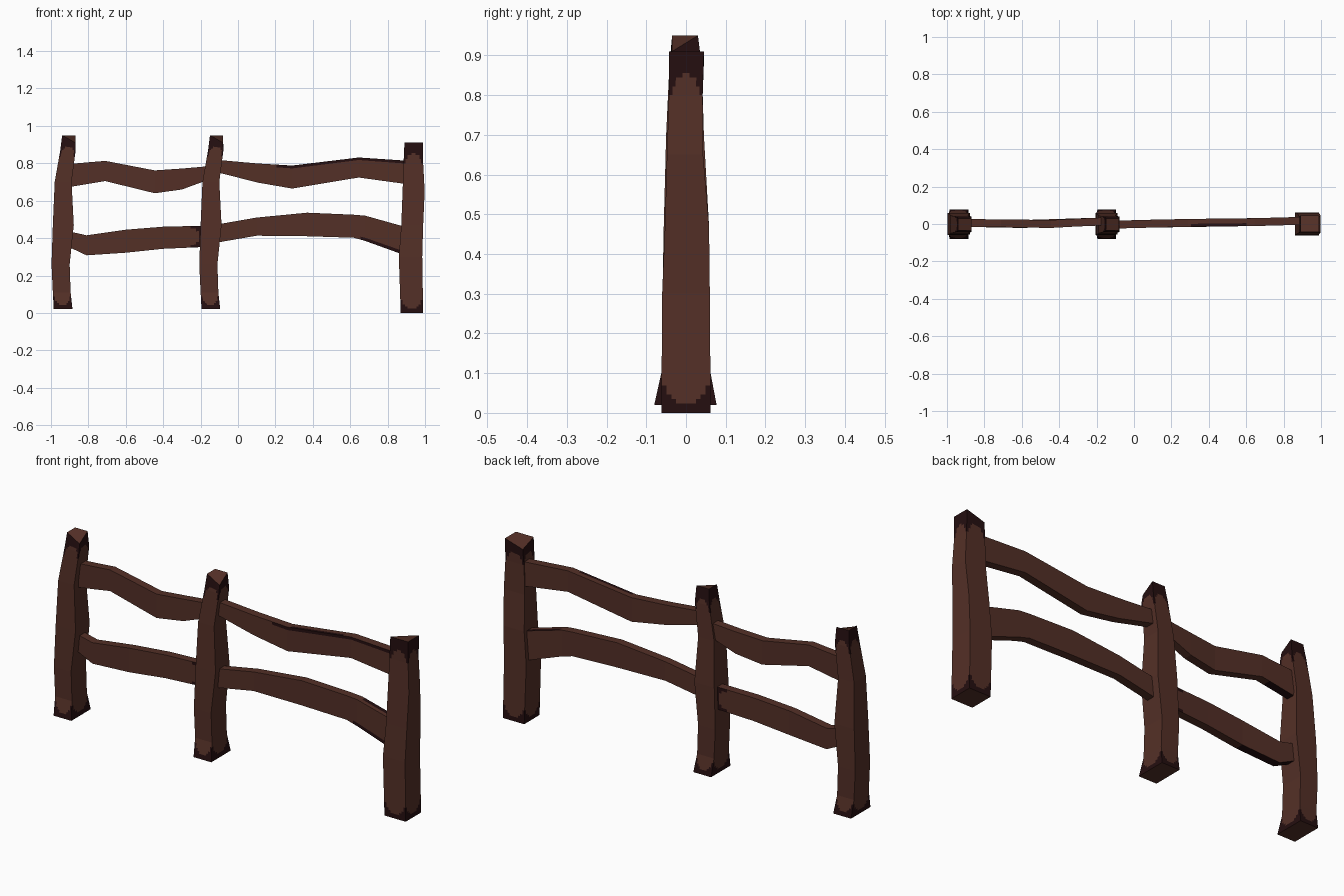
import bpy, bmesh, math
from mathutils import Vector

if "Cube" in bpy.data.objects:
    bpy.data.objects.remove(bpy.data.objects["Cube"])


def material(name, rgb):
    m = bpy.data.materials.new(name)
    m.diffuse_color = (*rgb, 1)
    m.use_nodes = True
    m.node_tree.nodes["Principled BSDF"].inputs["Base Color"].default_value = m.diffuse_color
    return m


BROWN = material("brown wood", (0.088, 0.029, 0.020))
DARK = material("dark worn wood", (0.018, 0.0045, 0.0050))


def loft(name, sections, step, n, is_dark):
    """Skin four-cornered sections; is_dark(side, u, centre) picks worn faces."""
    rings = []
    for a, b in zip(sections, sections[1:]):
        count = max(1, math.ceil((b[0] - a[0]).length / step))
        for i in range(count):
            rings.append([p.lerp(q, i / count) for p, q in zip(a, b)])
    rings.append(sections[-1])
    bm = bmesh.new()
    grid = [[bm.verts.new(r[s].lerp(r[(s + 1) % 4], k / n))
             for s in range(4) for k in range(n)] for r in rings]
    m = 4 * n
    for lo, hi in zip(grid, grid[1:]):
        for j in range(m):
            k = (j + 1) % m
            f = bm.faces.new((lo[j], lo[k], hi[k], hi[j]))
            u = (j % n + 0.5) / n
            f.material_index = int(is_dark(j // n, u, f.calc_center_median()))
    bm.faces.new(grid[0][::-1])
    bm.faces.new(grid[-1])
    bmesh.ops.recalc_face_normals(bm, faces=bm.faces)
    me = bpy.data.meshes.new(name)
    bm.to_mesh(me)
    bm.free()
    me.materials.append(BROWN)
    me.materials.append(DARK)
    ob = bpy.data.objects.new(name, me)
    bpy.context.collection.objects.link(ob)
    return ob


def post(name, profile, dx, low_corner, drop):
    """Profile rows: z, x min, x max, y min, y max. One top corner is cut down."""
    secs = [[Vector((x0 + dx, y0, z)), Vector((x1 + dx, y0, z)),
             Vector((x1 + dx, y1, z)), Vector((x0 + dx, y1, z))]
            for z, x0, x1, y0, y1 in profile]
    secs[-1][low_corner].z -= drop
    bottom, top = profile[0][0], profile[-1][0]

    # dark ends with an arched border on each side
    def worn(side, u, c):
        arch = abs(2 * u - 1) ** 3
        return c.z > top - 0.06 - 0.07 * arch or c.z < bottom + 0.022 + 0.06 * arch
    loft(name, secs, 0.012, 10, worn)


def rail(name, profile, is_dark):
    """Profile rows: x, z low, z high, y centre."""
    h = 0.021
    secs = [[Vector((x, y - h, a)), Vector((x, y + h, a)),
             Vector((x, y + h, b)), Vector((x, y - h, b))]
            for x, a, b, y in profile]
    loft(name, secs, 0.015, 8, is_dark)


# Posts
SLIM = [(0.02, -.985, -.885, -.080, .077), (0.11, -.990, -.895, -.060, .060),
        (0.26, -.997, -.900, -.060, .060), (0.47, -.990, -.878, -.056, .058),
        (0.70, -.980, -.890, -.050, .045), (0.87, -.950, -.868, -.042, .040),
        (0.95, -.940, -.870, -.035, .030)]
STOUT = [(0.00, .870, .990, -.062, .062), (0.30, .860, .985, -.060, .060),
         (0.47, .873, .990, -.053, .058), (0.65, .880, .998, -.048, .043),
         (0.80, .885, .990, -.043, .042), (0.91, .890, .990, -.043, .045)]
post("left_post", SLIM, 0, 1, 0.04)
post("middle_post", SLIM, 0.79, 1, 0.04)
post("right_post", STOUT, 0, 3, 0.03)

# Rails (sides: 0 underside, 1 back, 2 top, 3 front)
rail("upper_left_rail",
     [(-.92, .670, .795, .005), (-.71, .705, .813, .004), (-.445, .640, .762, .000),
      (-.30, .660, .772, .008), (-.15, .715, .785, .014)],
     lambda s, u, c: s == 0 and c.x < -.75)
rail("lower_left_rail",
     [(-.92, .360, .440, .005), (-.81, .308, .415, .004), (-.60, .322, .445, .000),
      (-.40, .343, .461, .006), (-.15, .354, .467, .014)],
     lambda s, u, c: (c.x > -.27 + .06 * (1 - abs(2 * u - 1) ** 3)) if s in (1, 3)
     else s == 0 and c.x < -.6)
rail("upper_right_rail",
     [(-.13, .757, .820, -.004), (.105, .697, .799, .002), (.29, .665, .788, .006),
      (.645, .724, .831, .010), (.93, .685, .812, .018)],
     lambda s, u, c: (s == 3 and u < .13 and c.x > .2) or (s == 2 and u > .6 and .3 < c.x < .6))
rail("lower_right_rail",
     [(-.13, .373, .470, -.004), (.10, .413, .510, .002), (.37, .410, .536, .006),
      (.62, .402, .525, .010), (.68, .385, .520, .011), (.93, .295, .450, .018)],
     lambda s, u, c: (s == 3 and u > .87 and c.x > .65) or (s == 2 and u < .5 and c.x > .7))
